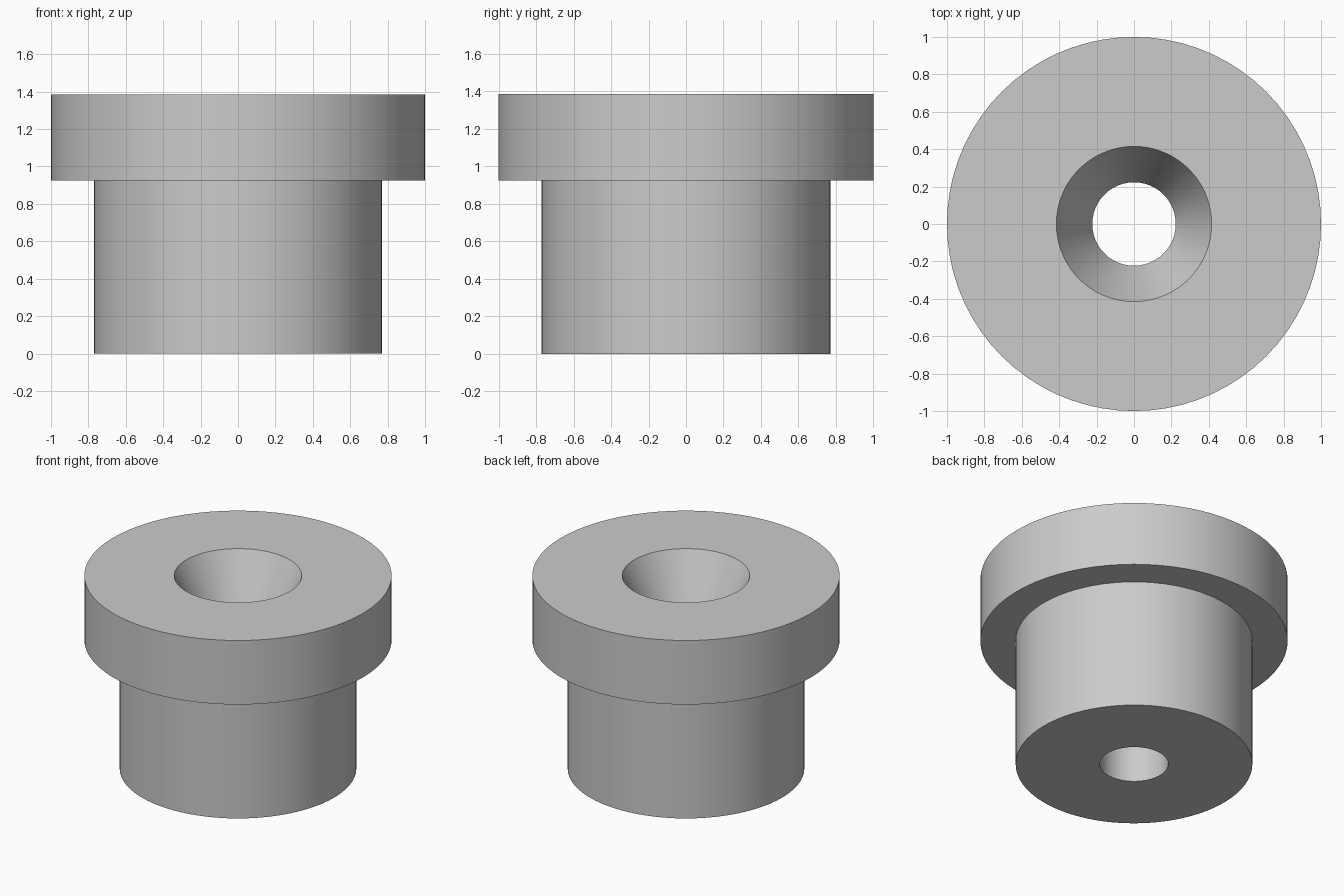
import bpy, bmesh, math

# Remove the default cube
cube = bpy.data.objects.get("Cube")
if cube:
    bpy.data.objects.remove(cube, do_unlink=True)

SEGMENTS = 72

# Single grey material
grey = bpy.data.materials.new("plain_grey")
grey.use_nodes = True
colour = (0.6, 0.6, 0.6, 1.0)
grey.diffuse_color = colour
grey.node_tree.nodes["Principled BSDF"].inputs["Base Color"].default_value = colour


def lathe(name, profile):
    """Revolve a closed (radius, height) profile around z."""
    bm = bmesh.new()
    verts = [bm.verts.new((r, 0, z)) for r, z in profile]
    edges = [bm.edges.new((v, verts[(i + 1) % len(verts)]))
             for i, v in enumerate(verts)]
    bmesh.ops.spin(bm, geom=verts + edges, axis=(0, 0, 1), cent=(0, 0, 0),
                   angle=math.tau, steps=SEGMENTS)
    bmesh.ops.remove_doubles(bm, verts=bm.verts, dist=0.0001)
    bmesh.ops.recalc_face_normals(bm, faces=bm.faces)
    mesh = bpy.data.meshes.new(name)
    bm.to_mesh(mesh)
    bm.free()
    obj = bpy.data.objects.new(name, mesh)
    mesh.materials.append(grey)
    bpy.context.collection.objects.link(obj)
    bpy.ops.object.select_all(action='DESELECT')
    obj.select_set(True)
    bpy.context.view_layer.objects.active = obj
    bpy.ops.object.shade_smooth_by_angle(angle=math.radians(20))
    return obj


# Flanged bushing: sleeve, wide flange, countersunk through hole
hole, sink, sleeve, flange = 0.223, 0.415, 0.77, 1.0
shoulder, top, sink_depth = 0.925, 1.385, 0.40
lathe("flanged_bushing", [
    (hole, 0), (sleeve, 0), (sleeve, shoulder), (flange, shoulder),
    (flange, top), (sink, top), (hole, top - sink_depth),
])
